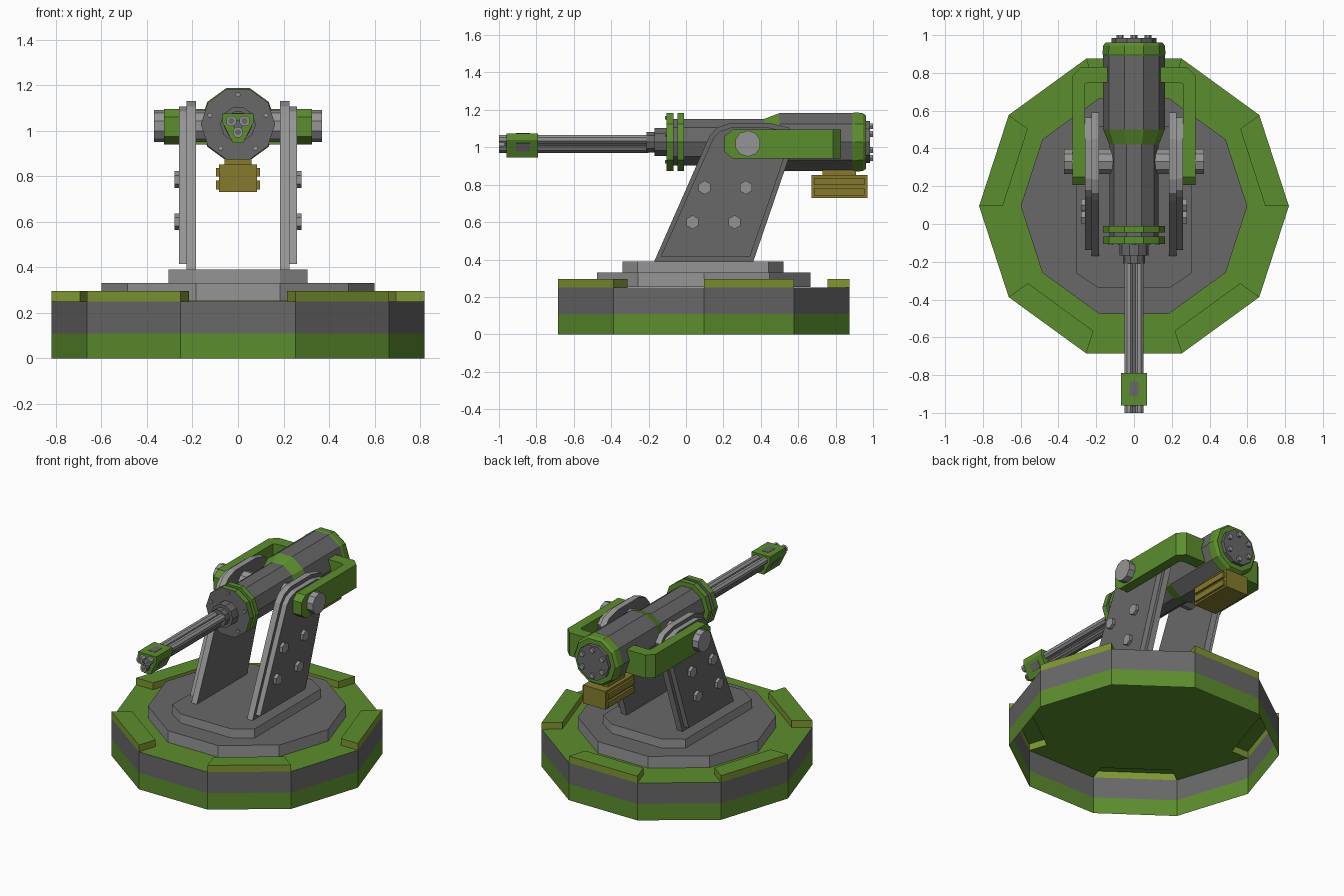
import bpy, bmesh, math
from math import cos, sin, pi

if "Cube" in bpy.data.objects:
    bpy.data.objects.remove(bpy.data.objects["Cube"])


def mat(name, rgb):
    m = bpy.data.materials.new(name)
    m.diffuse_color = (*rgb, 1)
    m.use_nodes = True
    m.node_tree.nodes["Principled BSDF"].inputs["Base Color"].default_value = m.diffuse_color
    return m


GREEN = mat("green", (0.107, 0.27, 0.027))
LIME = mat("lime", (0.21, 0.31, 0.034))
DARK = mat("dark grey", (0.138, 0.138, 0.138))
LIGHT = mat("light grey", (0.30, 0.30, 0.30))
OLIVE = mat("olive", (0.235, 0.195, 0.026))


def finish(bm, name, mats, fix=True):
    if fix:
        bmesh.ops.recalc_face_normals(bm, faces=bm.faces[:])
    me = bpy.data.meshes.new(name)
    bm.to_mesh(me)
    bm.free()
    for m in mats:
        me.materials.append(m)
    ob = bpy.data.objects.new(name, me)
    bpy.context.collection.objects.link(ob)
    return ob


def prism(name, pts, axis, lo, hi, cap, side=None):
    """Extrude a 2D outline along an axis; caps and sides may differ in colour."""
    place = {'x': lambda u, v, w: (w, u, v), 'y': lambda u, v, w: (u, w, v),
             'z': lambda u, v, w: (u, v, w)}[axis]
    bm = bmesh.new()
    a, b = ([bm.verts.new(place(u, v, w)) for u, v in pts] for w in (lo, hi))
    bm.faces.new(a)
    bm.faces.new(b)
    n = len(pts)
    for i in range(n):
        j = (i + 1) % n
        bm.faces.new((a[i], a[j], b[j], b[i])).material_index = 1
    return finish(bm, name, [cap, side or cap])


def ngon(cx, cy, r, n, a0=0.0):
    return [(cx + r * cos(a0 + 2 * pi * i / n), cy + r * sin(a0 + 2 * pi * i / n)) for i in range(n)]


def rect(u0, u1, v0, v1):
    return [(u0, v0), (u1, v0), (u1, v1), (u0, v1)]


def span(s, a, b):
    return sorted((s * a, s * b))


def lathe_y(name, x, z, profile, mats, n=10):
    """profile: (y, radius, material slot of the band that follows); closed ends."""
    bm = bmesh.new()
    rings = [[bm.verts.new((u, y, v)) for u, v in ngon(x, z, r, n)] for y, r, _ in profile]
    bm.faces.new(rings[0]).material_index = 0
    bm.faces.new(rings[-1]).material_index = 0
    for k in range(len(rings) - 1):
        for i in range(n):
            j = (i + 1) % n
            f = bm.faces.new((rings[k][i], rings[k][j], rings[k + 1][j], rings[k + 1][i]))
            f.material_index = profile[k][2]
    return finish(bm, name, mats)


# Base shell: open underneath, with raised blocks on every second edge
CY = 0.095
bm = bmesh.new()


def ring(r, z):
    return [bm.verts.new((x, y, z)) for x, y in ngon(0, CY, r, 10)]


low, mid, top, inner = ring(0.82, 0), ring(0.82, 0.11), ring(0.82, 0.25), ring(0.695, 0.25)
top_hi, inner_hi = ring(0.82, 0.295), ring(0.695, 0.295)
bm.faces.new(inner)
for i in range(10):
    j = (i + 1) % 10
    bm.faces.new((low[i], low[j], mid[j], mid[i]))
    bm.faces.new((mid[i], mid[j], top[j], top[i])).material_index = 1
    if i % 2:
        bm.faces.new((top[i], top[j], inner[j], inner[i]))
    else:
        bm.faces.new((top_hi[i], top_hi[j], inner_hi[j], inner_hi[i]))
        for q in ((top[i], top[j], top_hi[j], top_hi[i]), (inner[j], inner[i], inner_hi[i], inner_hi[j]),
                  (inner[i], top[i], top_hi[i], inner_hi[i]), (top[j], inner[j], inner_hi[j], top_hi[j])):
            bm.faces.new(q).material_index = 2
bmesh.ops.delete(bm, geom=[v for v in bm.verts if not v.link_faces], context='VERTS')
finish(bm, "base_shell", [GREEN, DARK, LIME])

# Turntable steps
prism("turntable", ngon(0, CY, 0.6, 10), 'z', 0.252, 0.33, DARK, LIGHT)
prism("mount_plate", [(-0.305, -0.26), (-0.185, -0.34), (0.185, -0.34), (0.305, -0.26),
                      (0.305, 0.44), (0.185, 0.52), (-0.185, 0.52), (-0.305, 0.44)],
      'z', 0.33, 0.39, DARK, LIGHT)

# Side brackets with bolts, and the curved rear arms
plate = [(-0.17, 0.39), (0.36, 0.39), (0.59, 1.06), (0.55, 1.105), (0.45, 1.13),
         (0.235, 1.13), (0.165, 1.105), (0.125, 1.06)]
inset = [(-0.135, 0.415), (0.342, 0.415), (0.563, 1.055), (0.535, 1.085), (0.445, 1.105),
         (0.24, 1.105), (0.18, 1.085), (0.146, 1.05)]
arm = [(0.25, 0.94), (0.74, 0.94), (0.74, 1.095), (0.25, 1.095), (0.207, 1.06), (0.207, 0.975)]
for s, side in ((-1, "left"), (1, "right")):
    prism(f"{side}_bracket", plate, 'x', *span(s, 0.185, 0.226), DARK, LIGHT)
    prism(f"{side}_bracket_cover", inset, 'x', *span(s, 0.226, 0.26), DARK, LIGHT)
    for k, (y, z) in enumerate([(0.10, 0.785), (0.32, 0.785), (0.035, 0.6), (0.26, 0.6)]):
        prism(f"{side}_bracket_bolt_{k}", ngon(y, z, 0.037, 6, pi / 6), 'x', *span(s, 0.255, 0.28), LIGHT)
    prism(f"{side}_arm", arm, 'x', *span(s, 0.26, 0.325), GREEN)
    bend = [(0.325, 0.74), (0.325, 0.785), (0.28, 0.83), (0.12, 0.83), (0.12, 0.75), (0.24, 0.75), (0.26, 0.74)]
    prism(f"{side}_arm_bend", [(s * x, y) for x, y in bend], 'z', 0.94, 1.095, GREEN)
prism("pivot_axle", ngon(0.33, 1.02, 0.07, 10, pi / 10), 'x', -0.37, 0.37, LIGHT)

# Gun body
Z = 1.028
lathe_y("gun_body", 0, Z, [(-0.07, 0.131, 0), (0.42, 0.131, 1), (0.50, 0.163, 0), (0.895, 0.163, 0), (0.96, 0.15, 0)],
        [DARK, GREEN])
lathe_y("rear_collar", 0, Z, [(0.89, 0.163, 1), (0.90, 0.167, 1), (0.945, 0.163, 1), (0.962, 0.15, 1)], [GREEN, GREEN])
lathe_y("breech_cap", 0, Z, [(0.95, 0.118, 0), (0.985, 0.118, 0)], [DARK])
lathe_y("front_flange", 0, Z, [(-0.105, 0.163, 1), (-0.067, 0.163, 1)], [DARK, GREEN])
lathe_y("second_flange", 0, Z, [(-0.045, 0.163, 0), (-0.01, 0.163, 0)], [GREEN])
for k, (x, z) in enumerate(ngon(0, Z, 0.13, 5, pi / 2)):
    prism(f"flange_bolt_{k}", ngon(x, z, 0.012, 6), 'y', -0.112, -0.1, LIGHT)
for k, (x, z) in enumerate(ngon(0, Z, 0.085, 6, pi / 2)):
    prism(f"breech_bolt_{k}", ngon(x, z, 0.018, 6), 'y', 0.98, 1.0, LIGHT)
lathe_y("barrel_socket", 0, Z, [(-0.21, 0.058, 0), (-0.168, 0.058, 0), (-0.168, 0.078, 0), (-0.1, 0.078, 0)], [DARK])

# Three barrels with dark bores
for k, (x, z) in enumerate([(-0.029, 1.043), (0.029, 1.043), (0, 0.993)]):
    prism(f"barrel_{k}", ngon(x, z, 0.024, 8, pi / 8), 'y', -1.0, -0.2, LIGHT, LIGHT if k < 2 else DARK)
    prism(f"barrel_bore_{k}", ngon(x, z, 0.014, 8, pi / 8), 'y', -1.001, -0.99, DARK)
prism("barrel_core", ngon(0, 1.025, 0.022, 6), 'y', -0.97, -0.2, DARK)

# Muzzle clamp with a window plate on each of its three sides
prism("muzzle_clamp", [(-0.068, 1.075), (-0.07, 1.04), (-0.022, 0.945), (0.022, 0.945), (0.07, 1.04), (0.068, 1.075)],
      'y', -0.96, -0.79, GREEN)
prism("muzzle_window_top", rect(-0.025, 0.025, -0.91, -0.835), 'z', 1.07, 1.077, DARK)
for s, side in ((-1, "left"), (1, "right")):
    w = [(0.0405, 0.977), (0.0627, 1.021), (0.058, 1.023), (0.036, 0.979)]
    prism(f"muzzle_window_{side}", [(s * x, z) for x, z in w], 'y', -0.91, -0.835, DARK)

# Ammunition box under the breech
prism("ammo_box", rect(-0.083, 0.083, 0.67, 0.97), 'z', 0.73, 0.852, OLIVE)
prism("ammo_neck", rect(-0.06, 0.06, 0.73, 0.91), 'z', 0.85, 0.90, OLIVE)
for s, side in ((-1, "left"), (1, "right")):
    for k, z in enumerate((0.742, 0.798)):
        prism(f"ammo_rib_{side}_{k}", rect(0.685, 0.955, z, z + 0.038), 'x', *span(s, 0.08, 0.097), OLIVE)
